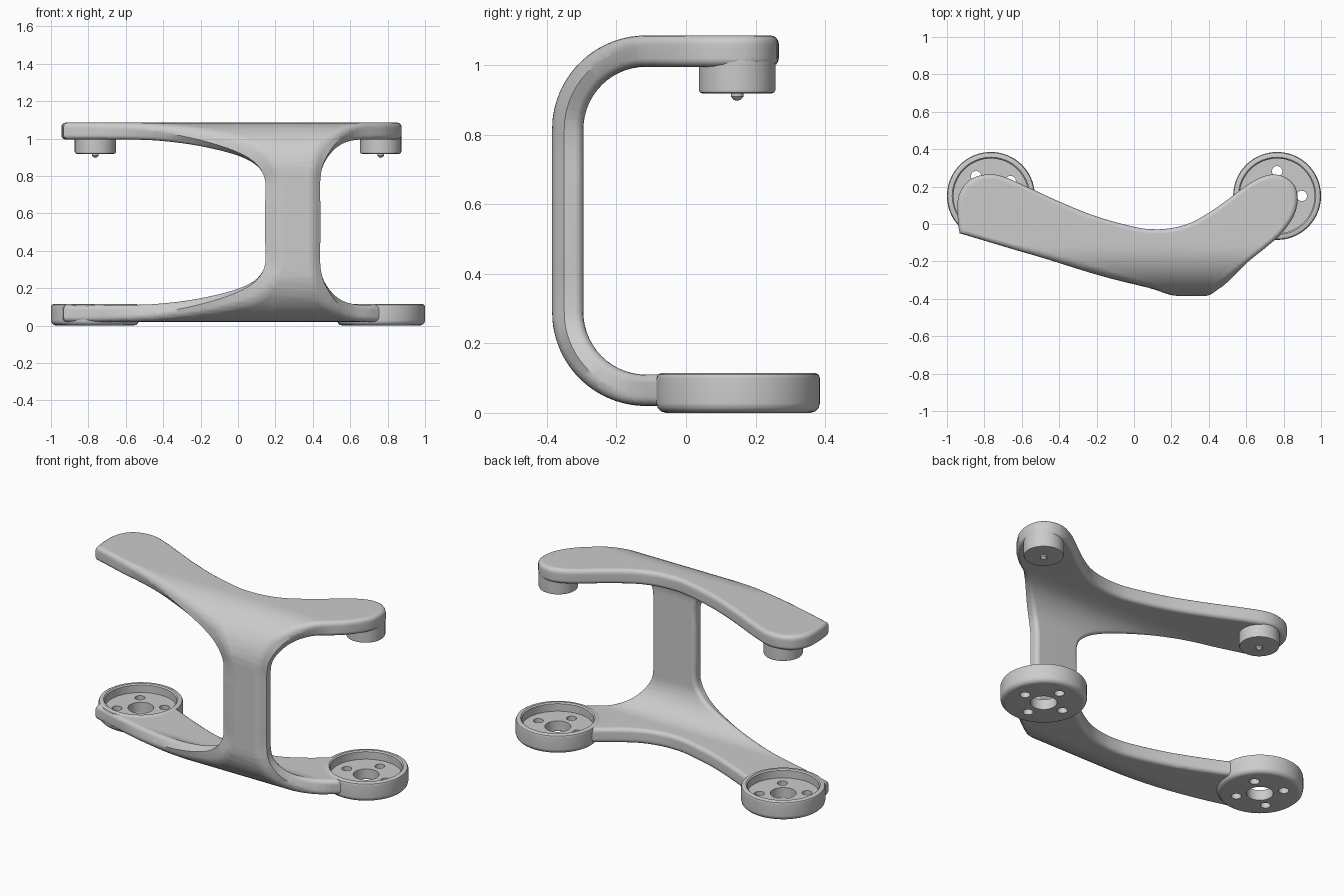
import bpy, bmesh, math
from mathutils import Vector

cube = bpy.data.objects.get("Cube")
if cube:
    bpy.data.objects.remove(cube, do_unlink=True)

# Single plain grey finish
grey = bpy.data.materials.new("plain grey")
grey.use_nodes = True
grey.diffuse_color = (0.6, 0.6, 0.6, 1)
grey.node_tree.nodes["Principled BSDF"].inputs["Base Color"].default_value = (0.6, 0.6, 0.6, 1)


def make_object(name, bm):
    bmesh.ops.recalc_face_normals(bm, faces=bm.faces[:])
    mesh = bpy.data.meshes.new(name)
    bm.to_mesh(mesh)
    bm.free()
    mesh.materials.append(grey)
    obj = bpy.data.objects.new(name, mesh)
    bpy.context.collection.objects.link(obj)
    return obj


def activate(obj):
    bpy.ops.object.select_all(action='DESELECT')
    obj.select_set(True)
    bpy.context.view_layer.objects.active = obj


def subtract(obj, cutter):
    cutter.hide_render = True
    mod = obj.modifiers.new("cut", 'BOOLEAN')
    mod.operation, mod.solver, mod.object = 'DIFFERENCE', 'EXACT', cutter
    activate(obj)
    bpy.ops.object.modifier_apply(modifier=mod.name)
    bpy.data.objects.remove(cutter, do_unlink=True)


def finish(obj):
    activate(obj)
    bpy.ops.object.shade_smooth_by_angle(angle=math.radians(35))
    obj.modifiers.new("even shading", 'WEIGHTED_NORMAL').keep_sharp = True


def lathe(name, profile, centre, closed, sides=64):
    bm = bmesh.new()
    rings = []
    for i in range(sides):
        a = math.tau * i / sides
        rings.append([bm.verts.new((centre[0] + r * math.cos(a), centre[1] + r * math.sin(a), z))
                      for r, z in profile])
    count = len(profile)
    for i in range(sides):
        here, there = rings[i], rings[(i + 1) % sides]
        for j in range(count if closed else count - 1):
            k = (j + 1) % count
            bm.faces.new((here[j], here[k], there[k], there[j]))
    bmesh.ops.remove_doubles(bm, verts=bm.verts[:], dist=1e-5)
    return make_object(name, bm)


# Dimensions of the C-shaped bend
BEND_Y, BEND_Z, RADIUS, MID_Z = -0.115, 0.815, 0.225, 0.5525
HALF = 0.045
STRAIGHT = BEND_Z - MID_Z
FLAT = STRAIGHT + RADIUS * math.pi / 2


def unroll(y):
    """Distance along the strip of a point seen from above on the outer skin."""
    if y > BEND_Y:
        return FLAT + y - BEND_Y
    return FLAT - RADIUS * math.asin(min(1, (BEND_Y - y) / (RADIUS + HALF)))


def bend(co):
    x, v, w = co
    d, r = abs(v), RADIUS + w
    if d < STRAIGHT:
        y, z = BEND_Y - r, MID_Z + d
    elif d < FLAT:
        a = (d - STRAIGHT) / RADIUS
        y, z = BEND_Y - r * math.cos(a), BEND_Z + r * math.sin(a)
    else:
        y, z = BEND_Y + d - FLAT, BEND_Z + r
    return Vector((x, y, z if v >= 0 else 2 * MID_Z - z))


# Outline keys: outer x, outer y, inner x, inner strip distance
left_front = [(0.12, -0.347, 0.1, 0.307), (0, -0.313, 0, 0.373), (-0.2, -0.257, -0.2, 0.453),
              (-0.45, -0.186, -0.45, 0.54), (-0.7, -0.115, -0.7, 0.612)]
right_front = [(0.7, -0.13, 0.71, 0.61), (0.6, -0.213, 0.62, 0.54),
               (0.5, -0.295, 0.53, 0.44), (0.43, -0.352, 0.46, 0.32)]
# Flat tips and the hollow rear edge
rear = [(-0.9, -0.059), (-0.932, -0.05), (-0.945, 0.09), (-0.93, 0.17),
        (-0.88, 0.235), (-0.8, 0.264), (-0.72, 0.26), (-0.6, 0.212), (-0.4, 0.12), (-0.2, 0.04),
        (0, -0.015), (0.1, -0.028), (0.2, -0.022), (0.3, 0.005), (0.4, 0.06), (0.5, 0.13),
        (0.6, 0.205), (0.68, 0.25), (0.75, 0.265), (0.81, 0.25), (0.86, 0.205), (0.875, 0.14),
        (0.865, 0.07), (0.835, 0.01), (0.78, -0.06)]


def skin(key):
    return Vector((key[0], unroll(key[1]), key[2], key[3]))


keys = [Vector((0.22, 0.1, 0.145, 0.1)), Vector((0.22, 0.25, 0.145, 0.225))]
keys += [skin(k) for k in left_front]
keys += [Vector((x, unroll(y), x, unroll(y))) for x, y in rear]
keys += [skin(k) for k in right_front]
keys += [Vector((0.4, 0.25, 0.44, 0.225)), Vector((0.4, 0.1, 0.44, 0.1))]


def smooth_path(pts):
    out = []
    for i in range(len(pts) - 1):
        a, b, c, d = pts[max(i - 1, 0)], pts[i], pts[i + 1], pts[min(i + 2, len(pts) - 1)]
        steps = int((c - b).length / 0.05) + 1
        for s in range(steps):
            t = s / steps
            out.append(0.5 * (2 * b + (c - a) * t + (2 * a - 5 * b + 4 * c - d) * t ** 2
                              + (3 * b - a - 3 * c + d) * t ** 3))
    return out + [pts[-1]]


# Bracket frame: flat H-shaped strip, rounded rims, then bent into a C
upper = smooth_path(keys)
outline = upper + [Vector((p[0], -p[1], p[2], -p[3])) for p in reversed(upper)]
bm = bmesh.new()
layers = [[bm.verts.new((p[0], p[1], HALF)) for p in outline],
          [bm.verts.new((p[2], p[3], 0.01)) for p in outline],
          [bm.verts.new((p[2], p[3], -HALF)) for p in outline]]
caps = [bm.faces.new(layers[0]), bm.faces.new(layers[2])]
n = len(outline)
for top, low in zip(layers, layers[1:]):
    for i in range(n):
        j = (i + 1) % n
        bm.faces.new((top[i], top[j], low[j], low[i]))
bmesh.ops.recalc_face_normals(bm, faces=bm.faces[:])
rims = [e for f in caps for e in f.edges]
bmesh.ops.bevel(bm, geom=rims, offset=0.024, offset_type='OFFSET', segments=4, profile=0.5,
                affect='EDGES', clamp_overlap=False)
bmesh.ops.triangulate(bm, faces=[f for f in bm.faces if len(f.verts) > 4])
CUTS = 14
for i in range(CUTS + 1):
    for side in (-1, 1):
        v = side * (STRAIGHT + (FLAT - STRAIGHT) * i / CUTS)
        bmesh.ops.bisect_plane(bm, geom=bm.verts[:] + bm.edges[:] + bm.faces[:], dist=1e-5,
                               plane_co=(0, v, 0), plane_no=(0, 1, 0))
for vert in bm.verts:
    vert.co = bend(vert.co)

# Round clearances in the lower arms, hidden inside the cup walls
CUP_X, CUP_Y, SIDES = 0.765, 0.15, 20
for sign in (-1, 1):
    centre = Vector((CUP_X * sign, CUP_Y, 0))
    for k in range(SIDES):
        a = math.tau * k / SIDES
        normal = Vector((math.cos(a), math.sin(a), 0))
        low = [f for f in bm.faces if max(v.co.z for v in f.verts) < 0.15]
        geom = low + list({e for f in low for e in f.edges}) + list({v for f in low for v in f.verts})
        bmesh.ops.bisect_plane(bm, geom=geom, dist=1e-5, plane_co=centre + normal * 0.212,
                               plane_no=normal)
    inside = [f for f in bm.faces if f.calc_center_median().z < 0.15
              and (f.calc_center_median().xy - centre.xy).length < 0.212]
    bmesh.ops.delete(bm, geom=inside, context='FACES')
finish(make_object("bracket_frame", bm))

# Lower cups with a centre bore and four bolt holes, upper pegs with a small tip
cup_profile = [(0.072, 0), (0.207, 0), (0.221, 0.004), (0.231, 0.014), (0.235, 0.028),
               (0.235, 0.1), (0.231, 0.11), (0.222, 0.115), (0.207, 0.115), (0.2, 0.108),
               (0.2, 0.062), (0.072, 0.062)]
peg_profile = [(0, 0.897), (0.01, 0.9), (0.018, 0.909), (0.018, 0.918), (0.098, 0.918),
               (0.107, 0.921), (0.11, 0.928), (0.11, 1.02), (0, 1.02)]
drill = [(0, -0.1), (0.028, -0.1), (0.028, 0.25), (0, 0.25)]

for side, sign, turn in (("right", -1, 37), ("left", 1, 0)):
    cup = lathe(side + "_cup", cup_profile, (CUP_X * sign, CUP_Y), True)
    for k in range(4):
        a = math.radians(turn + 90 * k)
        spot = (CUP_X * sign + 0.132 * math.cos(a), CUP_Y + 0.132 * math.sin(a))
        subtract(cup, lathe("bolt_hole", drill, spot, False, 24))
    finish(cup)
    finish(lathe(side + "_peg", peg_profile, (0.763 * sign, 0.147), False))
